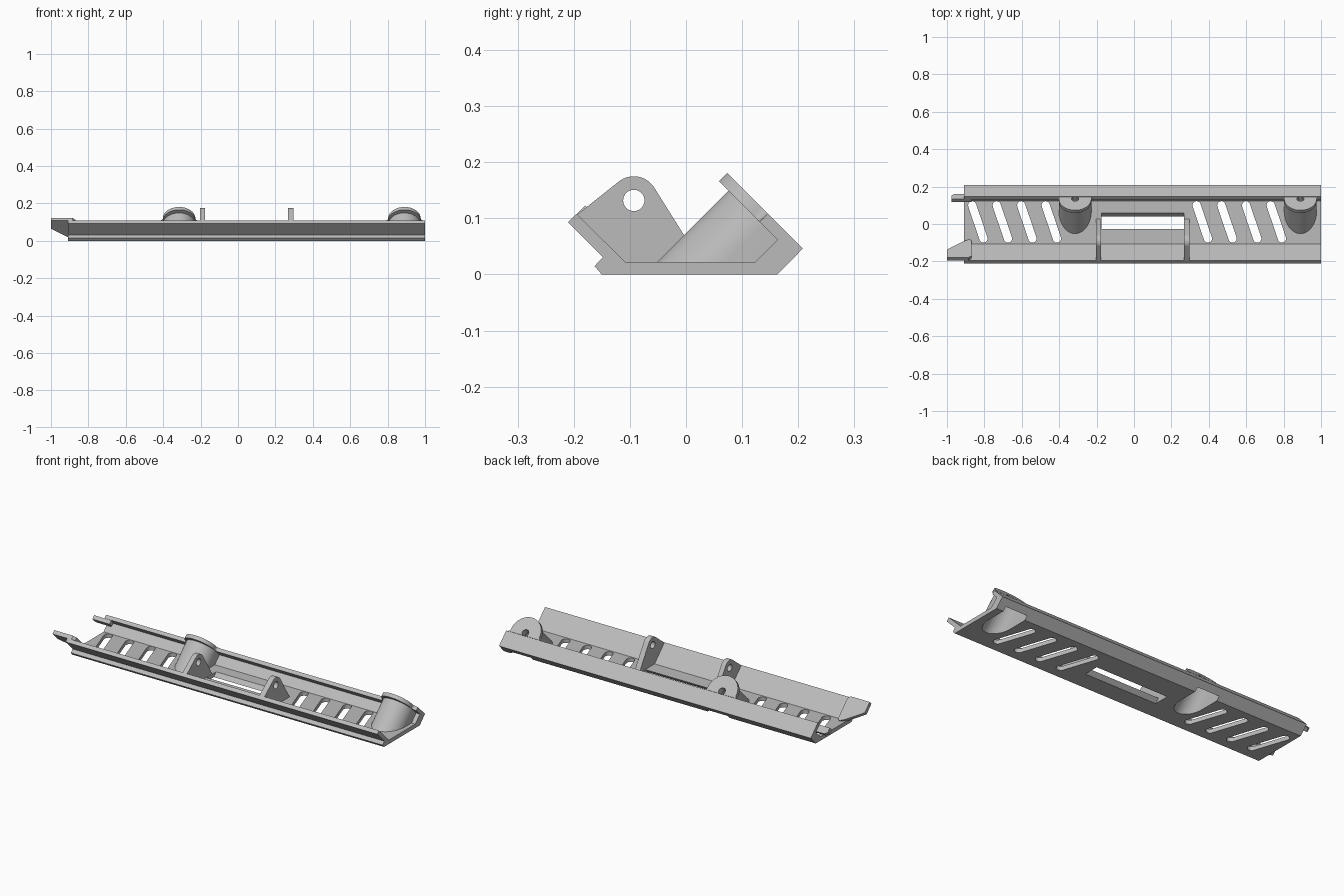
import bpy, bmesh, math
from mathutils import Vector

if "Cube" in bpy.data.objects:
    bpy.data.objects.remove(bpy.data.objects["Cube"])

# One plain grey for the whole moulding
GREY = (0.5, 0.5, 0.5, 1)
grey = bpy.data.materials.new("plain grey")
grey.use_nodes = True
grey.diffuse_color = GREY
grey.node_tree.nodes["Principled BSDF"].inputs["Base Color"].default_value = GREY

# Drawing frames: two profile axes and the extrusion axis
D = math.sqrt(0.5)
X, Y, Z = Vector((1, 0, 0)), Vector((0, 1, 0)), Vector((0, 0, 1))
SECTION = (Y, Z, X)
PLAN = (X, Y, Z)
TILTED = (X, Vector((0, -D, D)), Vector((0, D, D)))


def prism(name, outline, start, end, frame):
    """Extrude a closed outline between two offsets along the frame's third axis."""
    a, b, c = frame
    bm = bmesh.new()
    face = bm.faces.new([bm.verts.new(a * p + b * q + c * start) for p, q in outline])
    moved = bmesh.ops.extrude_face_region(bm, geom=[face])["geom"]
    bmesh.ops.translate(bm, vec=c * (end - start),
                        verts=[v for v in moved if isinstance(v, bmesh.types.BMVert)])
    bmesh.ops.recalc_face_normals(bm, faces=bm.faces)
    mesh = bpy.data.meshes.new(name)
    bm.to_mesh(mesh)
    bm.free()
    mesh.materials.append(grey)
    obj = bpy.data.objects.new(name, mesh)
    bpy.context.collection.objects.link(obj)
    return obj


def arc(cx, cy, r, a0, a1, n=16):
    angles = [math.radians(a0 + (a1 - a0) * i / n) for i in range(n + 1)]
    return [(cx + r * math.cos(t), cy + r * math.sin(t)) for t in angles]


def circle(cx, cy, r):
    return arc(cx, cy, r, 0, 360, 32)[:-1]


def stadium(p, q, r):
    """Rounded slot outline from p to q."""
    heading = math.degrees(math.atan2(q[1] - p[1], q[0] - p[0]))
    return arc(*q, r, heading - 90, heading + 90, 10) + arc(*p, r, heading + 90, heading + 270, 10)


def cut(obj, cutters):
    """Subtract all cutters, bake the result and delete the cutters."""
    for c in cutters:
        c.hide_render = True
        mod = obj.modifiers.new("cut", "BOOLEAN")
        mod.operation, mod.solver, mod.object = "DIFFERENCE", "EXACT", c
    graph = bpy.context.evaluated_depsgraph_get()
    baked = bpy.data.meshes.new_from_object(obj.evaluated_get(graph))
    obj.modifiers.clear()
    obj.data = baked
    for c in cutters:
        bpy.data.objects.remove(c)


def pocket(x):
    """Screw recess under a boss, open through the floor and the lower bevel."""
    outline = arc(x, -0.035, 0.068, 0, 180) + [(x - 0.068, -0.25), (x + 0.068, -0.25)]
    return prism("pocket_cutter", outline, -0.25, 0.14, TILTED)


BOSSES = {"middle": -0.315, "end": 0.89}

# Channel body
section = [(-0.15, 0), (0.163, 0), (0.208, 0.046), (0.146, 0.108), (0.131, 0.094),
           (0.163, 0.062), (0.123, 0.022), (-0.108, 0.022), (-0.195, 0.108),
           (-0.21, 0.093), (-0.148, 0.031), (-0.163, 0.015)]
channel = prism("channel_body", section, -0.91, 1.0, SECTION)

# Slanted vents, sheared window and boss recesses
cutters = [pocket(x) for x in BOSSES.values()]
for first, pitch in ((-0.805, 0.131), (0.395, 0.132)):
    for i in range(4):
        x = first + pitch * i
        cutters.append(prism("vent_cutter", stadium((x, -0.078), (x - 0.06, 0.1), 0.022),
                             -0.05, 0.04, PLAN))
window = [(-0.065, -0.02), (0.022, -0.02), (0.076, 0.042), (-0.007, 0.042)]
cutters.append(prism("window_cutter", window, -0.175, 0.267, SECTION))
cut(channel, cutters)

# Screw bosses: rounded flange on the lip and a hollow tube down to the floor
for label, x in BOSSES.items():
    flange = (arc(x + 0.102, -0.011, 0.015, 270, 180, 6)
              + arc(x, -0.011, 0.087, 0, 180, 32)
              + arc(x - 0.102, -0.011, 0.015, 0, -90, 6))
    plate = prism(label + "_boss_flange", flange, 0.159, 0.18, TILTED)
    cut(plate, [prism("hole_cutter", circle(x, -0.011, 0.019), 0.1, 0.25, TILTED)])

    wall = arc(x, -0.035, 0.087, 0, 180, 32) + [(x - 0.087, -0.09), (x + 0.087, -0.09)]
    tube = prism(label + "_boss_tube", wall, -0.1, 0.16, TILTED)
    below = [(x - 0.3, -0.5), (x + 0.3, -0.5), (x + 0.3, 0.5), (x - 0.3, 0.5)]
    cut(tube, [prism("floor_cutter", below, -0.4, 0.012, PLAN), pocket(x),
               prism("hole_cutter", circle(x, -0.011, 0.019), 0.1, 0.25, TILTED)])

# Hinge ears either side of the window
for label, x0, x1 in (("right", -0.203, -0.176), ("left", 0.268, 0.298)):
    outline = (arc(-0.093, 0.132, 0.043, 32, 128)
               + [(-0.2, 0.102), (-0.12, 0.015), (0.031, 0.015)])
    ear = prism(label + "_hinge_ear", outline, x0, x1, SECTION)
    cut(ear, [prism("pin_cutter", circle(-0.093, 0.132, 0.019), x0 - 0.1, x1 + 0.1, SECTION)])

# Locating tabs on the open end
front_tab = [(-1.0, 0.153), (-0.91, 0.09), (-0.88, 0.075), (-0.87, 0.085),
             (-0.87, 0.2), (-0.885, 0.214), (-1.0, 0.214)]
prism("front_tab", front_tab, -0.0618, -0.04, TILTED)
back_tab = [(-0.96, -0.067), (-0.88, -0.067), (-0.87, -0.055), (-0.87, -0.029),
            (-0.975, -0.029), (-0.975, -0.055)]
prism("back_tab", back_tab, 0.138, 0.16, TILTED)

# Smooth rounded faces, keep hard edges
bpy.ops.object.select_all(action="DESELECT")
for obj in bpy.context.collection.objects:
    if obj.type == "MESH" and obj.data.materials and obj.data.materials[0] == grey:
        obj.select_set(True)
        bpy.context.view_layer.objects.active = obj
bpy.ops.object.shade_smooth_by_angle(angle=math.radians(30))
